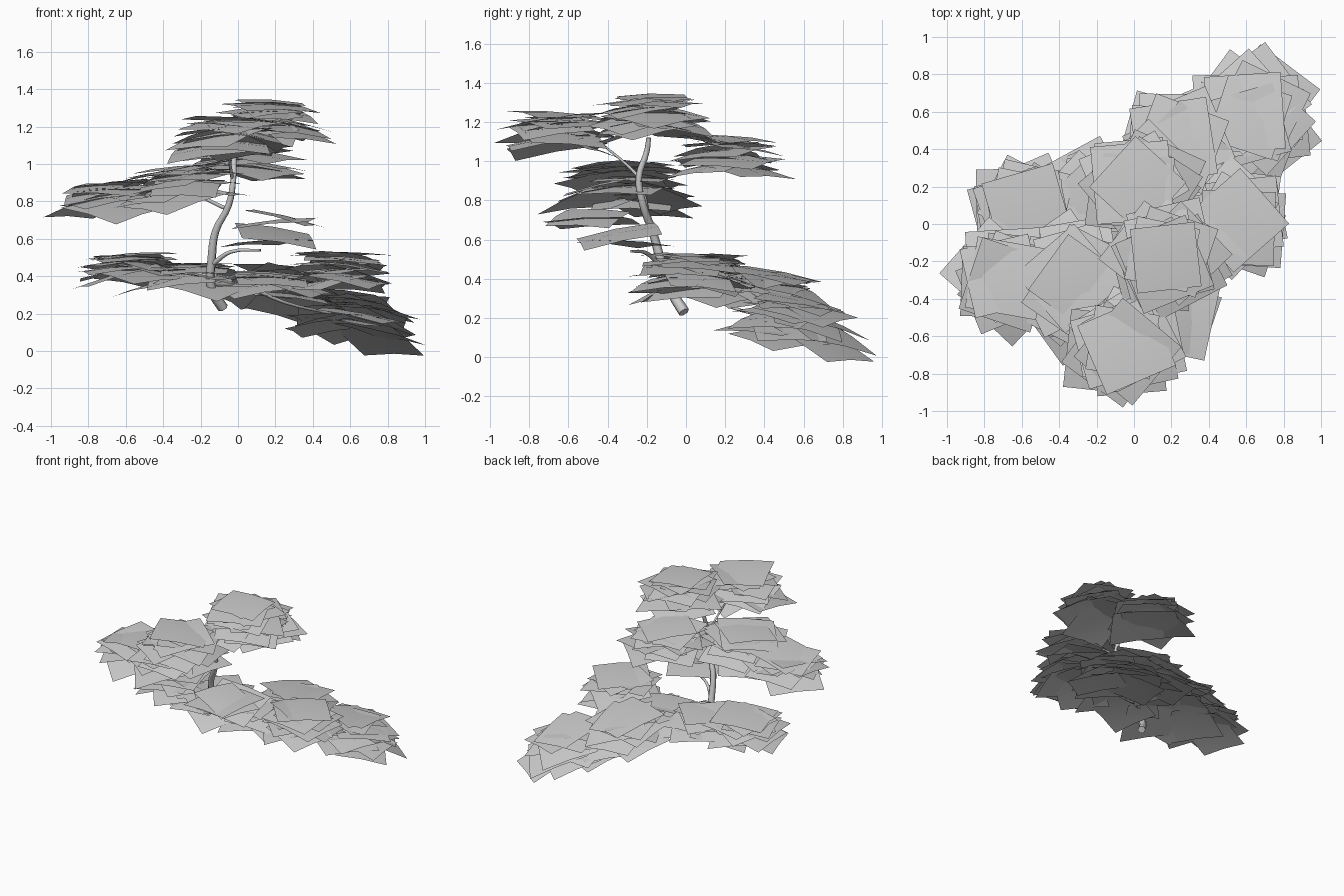
import bpy, bmesh, math, random
from mathutils import Vector

random.seed(7)
if "Cube" in bpy.data.objects:
    bpy.data.objects.remove(bpy.data.objects["Cube"], do_unlink=True)

grey = bpy.data.materials.new("plain grey")
grey.use_nodes = True
grey.diffuse_color = (0.6, 0.6, 0.6, 1)
grey.node_tree.nodes["Principled BSDF"].inputs["Base Color"].default_value = grey.diffuse_color


def add_card(bm, centre, half, spin, slope, bend):
    """One square leaf card, sloped in x and y, with its rim bent down."""
    grid = []
    for j in (-1, 0, 1):
        for i in (-1, 0, 1):
            x = half * (i * math.cos(spin) - j * math.sin(spin))
            y = half * (i * math.sin(spin) + j * math.cos(spin))
            z = slope[0] * x + slope[1] * y - bend * (i * i + j * j) / 2
            grid.append(bm.verts.new(centre + Vector((x, y, z))))
    for j in range(2):
        for i in range(2):
            a = j * 3 + i
            bm.faces.new([grid[a], grid[a + 1], grid[a + 4], grid[a + 3]])


def leaf_pad(name, centre, spread, height, count, slope=(0, 0), half=0.2):
    """A layered pad: cards spiral outward and downward from the crown."""
    bm = bmesh.new()
    for k in range(count):
        t = k / (count - 1)
        ang = k * 2.4 + random.uniform(-0.3, 0.3)
        r = t ** 0.5
        dx, dy = spread[0] * r * math.cos(ang), spread[1] * r * math.sin(ang)
        dz = height * (0.5 - t) + slope[0] * dx + slope[1] * dy
        tilt = (slope[0] - 0.25 * r * math.cos(ang) + random.uniform(-0.08, 0.08),
                slope[1] - 0.25 * r * math.sin(ang) + random.uniform(-0.08, 0.08))
        add_card(bm, Vector(centre) + Vector((dx, dy, dz)), half * random.uniform(0.85, 1.05),
                 random.uniform(0, math.pi), tilt, 0.02)
    mesh = bpy.data.meshes.new(name)
    bm.to_mesh(mesh)
    bm.free()
    mesh.materials.append(grey)
    mesh.shade_smooth()
    bpy.context.collection.objects.link(bpy.data.objects.new(name, mesh))


def limb(name, points, r0, r1):
    """A tapering round limb swept along a smooth path."""
    curve = bpy.data.curves.new(name, "CURVE")
    curve.dimensions = "3D"
    curve.bevel_depth = 1
    curve.bevel_resolution = 1
    curve.resolution_u = 4
    curve.use_fill_caps = True
    spline = curve.splines.new("BEZIER")
    spline.bezier_points.add(len(points) - 1)
    for k, (bp, p) in enumerate(zip(spline.bezier_points, points)):
        bp.co = p
        bp.handle_left_type = bp.handle_right_type = "AUTO"
        bp.radius = r0 + (r1 - r0) * k / (len(points) - 1)
    curve.materials.append(grey)
    bpy.context.collection.objects.link(bpy.data.objects.new(name, curve))


# Trunk and branches
limb("trunk", [(-0.08, -0.01, 0.23), (-0.14, -0.07, 0.33), (-0.14, -0.13, 0.5), (-0.12, -0.17, 0.64),
               (-0.05, -0.22, 0.78), (-0.025, -0.24, 0.92), (-0.02, -0.2, 1.05), (-0.01, -0.19, 1.12)],
     0.029, 0.012)
limb("front_branch", [(-0.13, -0.13, 0.47), (-0.04, -0.2, 0.53), (0.12, -0.28, 0.54)], 0.014, 0.007)
limb("upper_front_branch", [(-0.03, -0.24, 0.92), (-0.04, -0.3, 0.98), (-0.05, -0.42, 1.08)], 0.01, 0.006)
limb("upper_right_branch", [(-0.06, -0.2, 0.76), (-0.25, -0.22, 0.84), (-0.5, -0.27, 0.86)], 0.012, 0.006)
limb("lower_right_branch", [(-0.14, -0.1, 0.4), (-0.3, 0, 0.42), (-0.5, 0.12, 0.44)], 0.012, 0.006)
limb("lower_left_branch", [(-0.13, -0.08, 0.36), (0.05, 0.1, 0.34), (0.25, 0.22, 0.26), (0.5, 0.45, 0.2)],
     0.014, 0.007)

# Crown pads
leaf_pad("top_pad", (0.17, -0.18, 1.25), (0.11, 0.1), 0.19, 16)
leaf_pad("front_crown_pad", (-0.04, -0.65, 1.17), (0.12, 0.08), 0.16, 13)
leaf_pad("back_crown_pad", (0.02, 0.21, 1.05), (0.11, 0.08), 0.16, 12)

# Pads on the right side
leaf_pad("upper_right_pad", (-0.31, -0.31, 0.91), (0.15, 0.16), 0.16, 16, (0.13, 0.0))
leaf_pad("outer_right_pad", (-0.68, -0.29, 0.845), (0.1, 0.08), 0.12, 11, (0.06, 0.0))
leaf_pad("lower_right_pad", (-0.57, 0.08, 0.465), (0.11, 0.08), 0.12, 13)
leaf_pad("inner_right_pad", (-0.25, 0.1, 0.42), (0.16, 0.13), 0.1, 11)

# Pads on the left side
leaf_pad("lower_left_pad", (0.55, 0.02, 0.45), (0.1, 0.1), 0.16, 13, (-0.06, -0.06))
leaf_pad("lower_centre_pad", (0.16, 0.08, 0.38), (0.14, 0.12), 0.09, 9)
leaf_pad("back_left_pad", (0.24, 0.43, 0.36), (0.11, 0.08), 0.15, 12, (-0.06, -0.15))
leaf_pad("outer_back_pad", (0.62, 0.57, 0.2), (0.16, 0.15), 0.18, 19, (-0.12, -0.18))

# Sparse young leaves at the front
leaf_pad("upper_front_leaves", (0.25, -0.5, 0.71), (0.04, 0.04), 0.03, 2, (-0.18, 0.12))
leaf_pad("lower_front_leaves", (0.2, -0.34, 0.61), (0.06, 0.05), 0.05, 2, (-0.12, 0.12))
